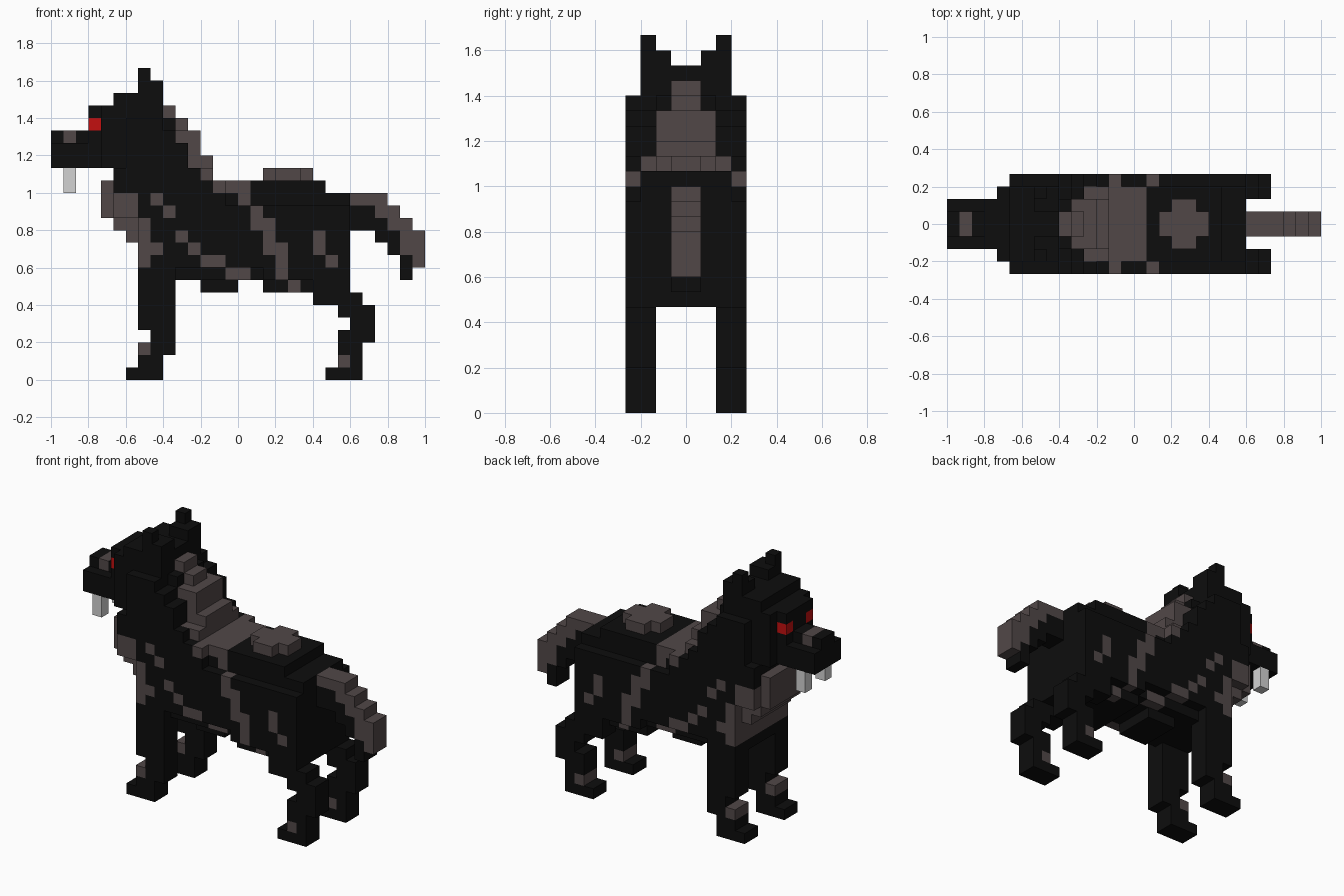
import bpy
import bmesh

cube = bpy.data.objects.get("Cube")
if cube:
    bpy.data.objects.remove(cube, do_unlink=True)

UNIT = 1 / 15          # edge of one block
COLOURS = [
    ("black_fur", (0.004, 0.004, 0.004, 1)),
    ("grey_fur", (0.083, 0.064, 0.064, 1)),
    ("red_eye", (0.55, 0.005, 0.005, 1)),
    ("pale_fang", (0.65, 0.65, 0.65, 1)),
]
BLACK, GREY, RED, PALE = range(4)

materials = []
for name, rgba in COLOURS:
    mat = bpy.data.materials.new(name)
    mat.diffuse_color = rgba
    mat.use_nodes = True
    bsdf = mat.node_tree.nodes["Principled BSDF"]
    bsdf.inputs["Base Color"].default_value = rgba
    bsdf.inputs["Roughness"].default_value = 0.9
    materials.append(mat)

cells = {}             # (x, y, z) block -> [part, colour]


def fill(part, colour, x, z, half=(0, 3)):
    """Fill inclusive block ranges, mirrored over the centre plane."""
    for i in range(x[0], x[1] + 1):
        for k in range(z[0], z[1] + 1):
            for h in range(half[0], half[1] + 1):
                for j in (h, -1 - h):
                    cells[i, j, k] = [part, colour]


def paint(x, z, half=(2, 3), colour=GREY):
    """Recolour existing blocks on both flanks."""
    for (i, j, k), cell in cells.items():
        h = j if j >= 0 else -1 - j
        if x[0] <= i <= x[1] and z[0] <= k <= z[1] and half[0] <= h <= half[1]:
            cell[1] = colour


# Trunk with stepped back and belly
fill("body", BLACK, (7, 23), (9, 13))
fill("body", BLACK, (7, 23), (14, 14), (0, 2))
fill("body", BLACK, (7, 21), (15, 15), (0, 2))
fill("body", BLACK, (7, 13), (14, 14))
fill("body", BLACK, (7, 23), (8, 8), (0, 2))
fill("body", BLACK, (7, 9), (8, 8))
fill("body", BLACK, (17, 23), (8, 8))
fill("body", BLACK, (12, 14), (7, 7), (0, 1))
fill("body", BLACK, (17, 20), (7, 7), (0, 2))
fill("body", BLACK, (21, 23), (7, 7))

# Neck, stepping back as it drops
fill("neck", BLACK, (5, 12), (15, 15))
fill("neck", BLACK, (5, 11), (16, 16))
fill("neck", BLACK, (6, 10), (17, 18))
fill("neck", BLACK, (6, 9), (19, 19))
fill("neck", BLACK, (6, 8), (20, 20))
fill("neck", BLACK, (9, 9), (20, 20), (0, 1))

# Head
fill("head", BLACK, (4, 5), (17, 21), (0, 2))
fill("head", BLACK, (5, 8), (21, 22), (0, 2))
fill("head", BLACK, (3, 3), (17, 21), (0, 1))
fill("snout", BLACK, (0, 2), (17, 18), (0, 1))
fill("snout", BLACK, (0, 2), (19, 19), (0, 0))
fill("nose", GREY, (1, 1), (19, 19), (0, 0))
fill("eyes", RED, (3, 3), (20, 20), (1, 1))
fill("fangs", PALE, (1, 1), (15, 16), (1, 1))
fill("ears", BLACK, (7, 8), (23, 23), (1, 2))
fill("ears", BLACK, (7, 7), (24, 24), (2, 2))

# Mane down the back of the neck
fill("mane", GREY, (9, 9), (21, 21), (0, 0))
fill("mane", GREY, (10, 10), (20, 20), (0, 0))
fill("mane", GREY, (10, 11), (19, 19), (0, 1))
fill("mane", GREY, (11, 11), (17, 18), (0, 1))
fill("mane", GREY, (12, 12), (17, 17), (0, 1))
fill("mane", GREY, (11, 12), (16, 16), (0, 2))
fill("mane", GREY, (13, 15), (15, 15), (0, 2))
fill("mane", GREY, (13, 13), (15, 15), (3, 3))

# Tuft on the back
fill("back_tuft", GREY, (17, 20), (16, 16), (0, 0))
fill("back_tuft", GREY, (18, 19), (16, 16), (0, 1))

# Chest fur
fill("chest_fur", GREY, (4, 4), (13, 15), (0, 2))
fill("chest_fur", GREY, (5, 6), (13, 14))
fill("chest_fur", GREY, (5, 6), (12, 12), (0, 2))
fill("chest_fur", GREY, (6, 6), (11, 11), (0, 2))

# Front legs
fill("front_legs", BLACK, (7, 9), (4, 7), (2, 3))
fill("front_legs", BLACK, (8, 9), (3, 3), (2, 3))
fill("front_legs", BLACK, (7, 9), (2, 2), (2, 3))
fill("front_legs", BLACK, (7, 8), (1, 1), (2, 3))
fill("front_legs", BLACK, (6, 8), (0, 0), (2, 3))

# Hind legs
fill("hind_legs", BLACK, (21, 24), (6, 6), (2, 3))
fill("hind_legs", BLACK, (23, 25), (5, 5), (2, 3))
fill("hind_legs", BLACK, (24, 25), (4, 4), (2, 3))
fill("hind_legs", BLACK, (23, 25), (3, 3), (2, 3))
fill("hind_legs", BLACK, (23, 24), (1, 2), (2, 3))
fill("hind_legs", BLACK, (22, 24), (0, 0), (2, 3))

# Tail: black underside, grey top
for x, low, high in ((24, 12, 14), (25, 12, 14), (26, 11, 14),
                     (27, 10, 13), (28, 8, 12), (29, 9, 11)):
    fill("tail", BLACK, (x, x), (low, high), (0, 0))
for x, low in ((24, 14), (25, 14), (26, 13), (27, 12), (28, 10), (29, 9)):
    paint((x, x), (low, 14), (0, 0))

# Grey markings: chest, shoulder trail, flank stripe, hip, ankles
paint((7, 7), (9, 10), (0, 3))
paint((7, 7), (11, 12))
paint((8, 8), (10, 10))
for x, z in ((8, 14), (9, 13), (10, 11), (11, 10), (12, 9), (13, 9),
             (14, 8), (15, 8), (15, 14), (19, 7), (22, 9), (7, 2), (23, 1)):
    paint((x, x), (z, z))
for x, low, high in ((16, 12, 13), (17, 10, 12), (18, 8, 10), (21, 10, 11)):
    paint((x, x), (low, high))


def cell_faces(cell):
    """Yield the four corners of every exposed side of a block."""
    for axis in range(3):
        u, v = (axis + 1) % 3, (axis + 2) % 3
        for side in (0, 1):
            beside = list(cell)
            beside[axis] += 2 * side - 1
            if tuple(beside) in cells:
                continue
            corners = []
            for a, b in ((0, 0), (1, 0), (1, 1), (0, 1)):
                p = list(cell)
                p[axis] += side
                p[u] += a
                p[v] += b
                corners.append(tuple(p))
            yield corners if side else corners[::-1]


# One mesh object per part, keeping only the outer surface
for part in dict.fromkeys(cell[0] for cell in cells.values()):
    bm = bmesh.new()
    verts = {}
    for pos, (owner, colour) in cells.items():
        if owner != part:
            continue
        for corners in cell_faces(pos):
            for p in corners:
                if p not in verts:
                    verts[p] = bm.verts.new(((p[0] - 15) * UNIT, p[1] * UNIT, p[2] * UNIT))
            face = bm.faces.new([verts[p] for p in corners])
            face.material_index = colour
    mesh = bpy.data.meshes.new(part)
    bm.to_mesh(mesh)
    bm.free()
    for mat in materials:
        mesh.materials.append(mat)
    bpy.context.collection.objects.link(bpy.data.objects.new(part, mesh))
